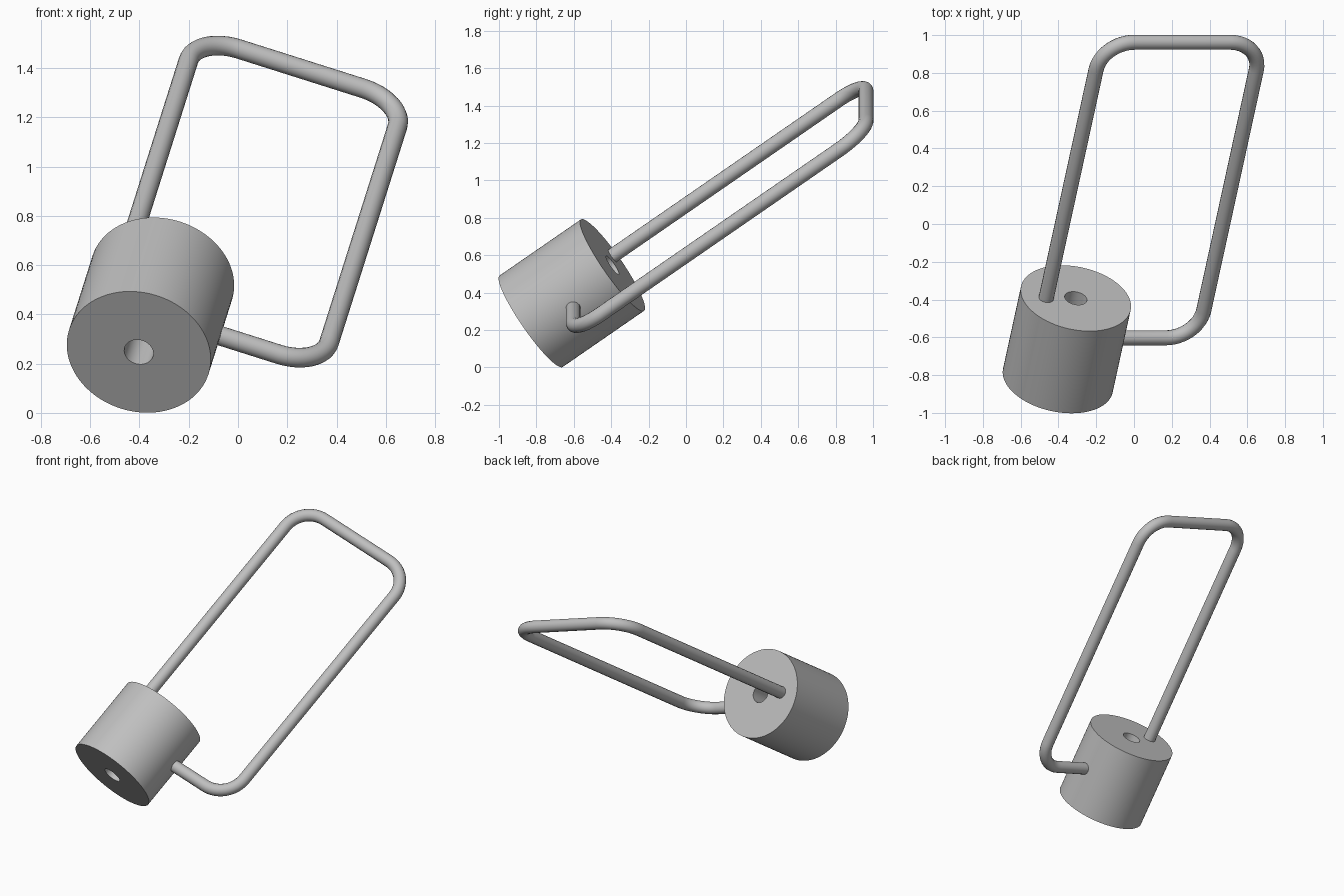
import bpy, bmesh, math
from mathutils import Vector, Matrix

cube = bpy.data.objects.get("Cube")
if cube:
    bpy.data.objects.remove(cube, do_unlink=True)

grey = bpy.data.materials.new("light grey")
grey.use_nodes = True
colour = (0.52, 0.52, 0.52, 1)
grey.diffuse_color = colour
grey.node_tree.nodes["Principled BSDF"].inputs["Base Color"].default_value = colour

# Tilted frame: local z runs along the barrel, local x along the handle's short sides
axis = Vector((0.177, 0.81, 0.559)).normalized()
side = Vector((axis.z, 0, -axis.x)).normalized()
frame = Matrix((side, axis.cross(side), axis)).transposed().to_4x4()
frame.translation = (-0.403, -0.828, 0.247)

LENGTH, OUTER, BORE = 0.537, 0.297, 0.06
ROD, BEND = 0.04, 0.18


def finish(obj):
    obj.matrix_world = frame
    bpy.ops.object.select_all(action='DESELECT')
    obj.select_set(True)
    bpy.context.view_layer.objects.active = obj
    if obj.type == 'CURVE':
        bpy.ops.object.convert(target='MESH')
    bpy.ops.object.shade_smooth_by_angle(angle=math.radians(35))


# Barrel: a rectangular section spun round the axis, leaving a through bore
bm = bmesh.new()
section = [bm.verts.new((r, 0, z)) for r, z in
           ((BORE, 0), (OUTER, 0), (OUTER, LENGTH), (BORE, LENGTH))]
edges = [bm.edges.new((section[i], section[(i + 1) % 4])) for i in range(4)]
bmesh.ops.spin(bm, geom=section + edges, cent=(0, 0, 0), axis=(0, 0, 1),
               angle=math.tau, steps=80)
bmesh.ops.remove_doubles(bm, verts=bm.verts, dist=0.0001)
bmesh.ops.recalc_face_normals(bm, faces=bm.faces)
mesh = bpy.data.meshes.new("barrel")
bm.to_mesh(mesh)
bm.free()
mesh.materials.append(grey)
barrel = bpy.data.objects.new("barrel", mesh)
bpy.context.collection.objects.link(barrel)
finish(barrel)

# Handle: a bent rod from the barrel's end face round to its side
left, right, low, high = -0.165, 0.725, 0.278, 2.21
corners = [Vector(p) for p in ((left, 0, LENGTH - 0.02), (left, 0, high),
                               (right, 0, high), (right, 0, low),
                               (OUTER - 0.03, 0, low))]
path = [corners[0]]
for before, corner, after in zip(corners, corners[1:], corners[2:]):
    back = (before - corner).normalized() * BEND
    ahead = (after - corner).normalized() * BEND
    centre = corner + back + ahead
    for i in range(13):
        t = i / 12 * math.pi / 2
        path.append(centre - ahead * math.cos(t) - back * math.sin(t))
path.append(corners[-1])

curve = bpy.data.curves.new("handle", 'CURVE')
curve.dimensions = '3D'
curve.bevel_depth = ROD
curve.bevel_resolution = 6
curve.use_fill_caps = True
spline = curve.splines.new('POLY')
spline.points.add(len(path) - 1)
for point, co in zip(spline.points, path):
    point.co = (*co, 1)
curve.materials.append(grey)
handle = bpy.data.objects.new("handle", curve)
bpy.context.collection.objects.link(handle)
finish(handle)
